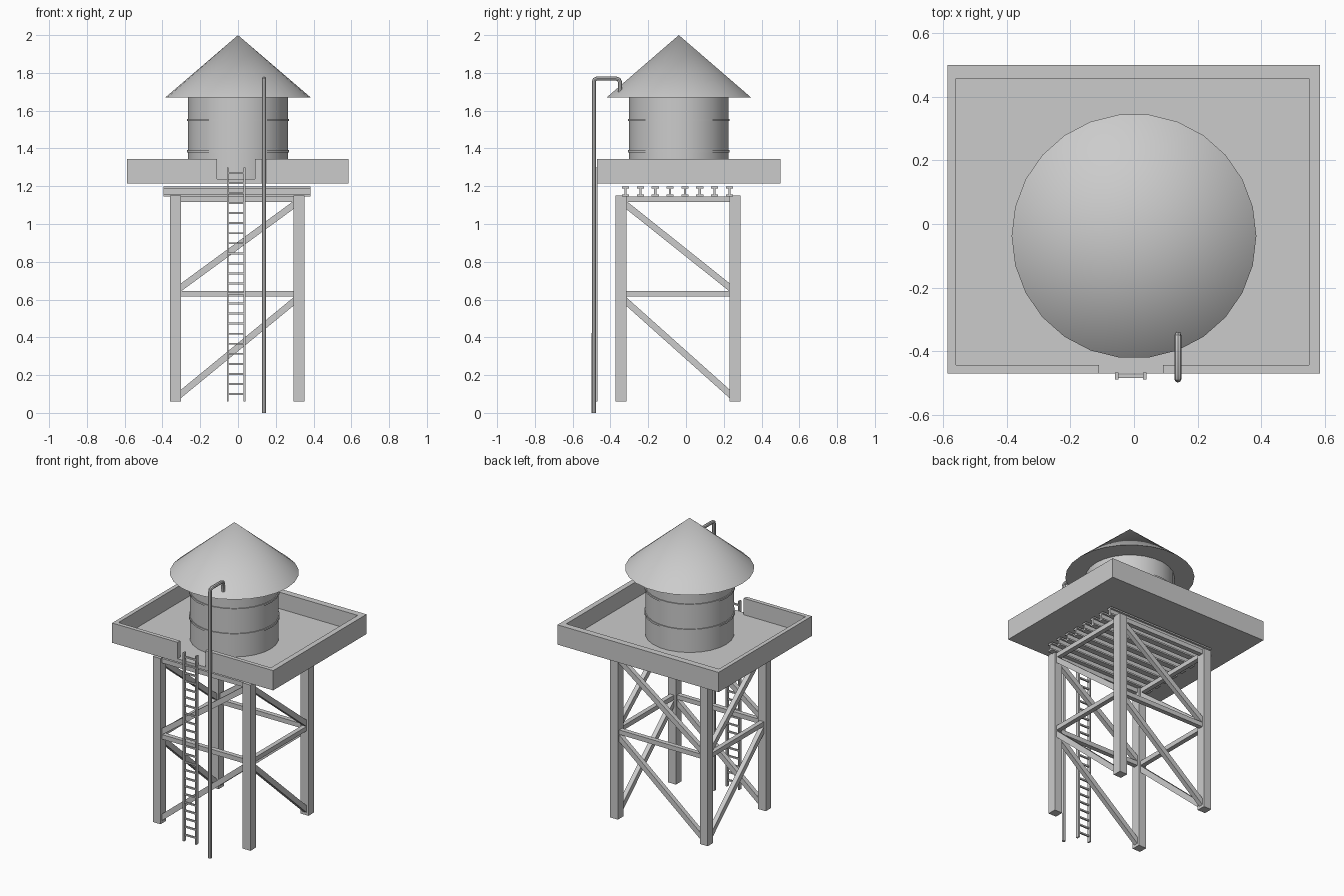
import bpy, bmesh, math
from mathutils import Vector, Matrix

if "Cube" in bpy.data.objects:
    bpy.data.objects.remove(bpy.data.objects["Cube"])

def finish(name, bm, smooth=False):
    bmesh.ops.recalc_face_normals(bm, faces=bm.faces[:])
    me = bpy.data.meshes.new(name)
    bm.to_mesh(me)
    bm.free()
    ob = bpy.data.objects.new(name, me)
    bpy.context.collection.objects.link(ob)
    if smooth:
        shade(ob)
    return ob

def shade(ob):
    bpy.ops.object.select_all(action='DESELECT')
    ob.select_set(True)
    bpy.context.view_layer.objects.active = ob
    bpy.ops.object.shade_smooth_by_angle(angle=math.radians(35))

def add_box(bm, lo, hi):
    lo, hi = Vector(lo), Vector(hi)
    m = Matrix.Translation((lo + hi) / 2) @ Matrix.Diagonal((*(hi - lo), 1))
    bmesh.ops.create_cube(bm, size=1, matrix=m)

def add_prism(bm, points, offset):
    f = bm.faces.new([bm.verts.new(p) for p in points])
    r = bmesh.ops.extrude_face_region(bm, geom=[f])
    bmesh.ops.translate(bm, vec=offset, verts=[v for v in r['geom'] if isinstance(v, bmesh.types.BMVert)])

def add_bar(bm, a, b, w, h):
    # square bar from a to b, h measured in the vertical plane
    a, b = Vector(a), Vector(b)
    d = (b - a).normalized()
    side = d.cross(Vector((0, 0, 1))).normalized()
    up = side.cross(d)
    rows = Matrix((d * (b - a).length, side * w, up * h)).transposed().to_4x4()
    bmesh.ops.create_cube(bm, size=1, matrix=Matrix.Translation((a + b) / 2) @ rows)

def round_part(name, r1, r2, z0, z1, n=26):
    bm = bmesh.new()
    bmesh.ops.create_cone(bm, cap_ends=True, segments=n, radius1=r1, radius2=r2, depth=z1 - z0,
                          matrix=Matrix.Translation((0, CY, (z0 + z1) / 2)) @ Matrix.Rotation(math.pi / 2, 4, 'Z'))
    bmesh.ops.rotate(bm, cent=(0, CY, 0), matrix=Matrix.Rotation(-math.pi / 2, 3, 'Z'), verts=bm.verts[:])
    # turn so that a corner points along +x
    v = max(bm.verts, key=lambda q: q.co.x)
    bmesh.ops.rotate(bm, cent=(0, CY, 0), matrix=Matrix.Rotation(-math.atan2(v.co.y - CY, v.co.x), 3, 'Z'),
                     verts=bm.verts[:])
    return finish(name, bm, True)

CY = -0.038

# tank, hoops and roof
round_part("tank", 0.265, 0.265, 1.236, 1.67)
for i, z in enumerate((1.385, 1.55)):
    round_part(f"tank_hoop_{i + 1}", 0.271, 0.271, z - 0.006, z + 0.006)
round_part("tank_roof", 0.385, 0.0, 1.67, 2.0)

# platform: floor slab and parapet with a gap for the ladder
FL = 1.237
bm = bmesh.new()
add_box(bm, (-0.587, -0.47, 1.215), (0.585, 0.5, FL))
finish("platform_floor", bm)
outline = [(-0.11, -0.47), (-0.587, -0.47), (-0.587, 0.5), (0.585, 0.5), (0.585, -0.47), (0.091, -0.47),
           (0.091, -0.443), (0.55, -0.443), (0.55, 0.458), (-0.56, 0.458), (-0.56, -0.443), (-0.11, -0.443)]
bm = bmesh.new()
add_prism(bm, [(x, y, FL) for x, y in outline], (0, 0, 1.345 - FL))
finish("platform_parapet", bm)

# I-beams under the platform
half = [(0.019, 1.145), (0.019, 1.155), (0.006, 1.155), (0.006, 1.188), (0.019, 1.188), (0.019, 1.198)]
profile = half + [(-y, z) for y, z in reversed(half)]
bm = bmesh.new()
for i in range(8):
    yc = -0.32 + i * 0.55 / 7
    add_prism(bm, [(-0.395, yc + y, z) for y, z in profile], (0.78, 0, 0))
finish("floor_beams", bm)

# legs
XS, YS, T = (-0.331, 0.323), (-0.344, 0.259), 0.0285
bm = bmesh.new()
for x in XS:
    for y in YS:
        add_box(bm, (x - T, y - T, 0.06), (x + T, y + T, 1.15))
finish("legs", bm)

# horizontal rails and diagonal braces on all four sides
rails, braces = bmesh.new(), bmesh.new()
for y in YS:
    for z in (0.63, 1.131):
        add_bar(rails, (XS[0], y, z), (XS[1], y, z), 0.03, 0.03)
    for z0, z1 in ((0.09, 0.60), (0.655, 1.11)):
        add_bar(braces, (-0.315, y, z0), (0.307, y, z1), 0.03, 0.034)
for x in XS:
    for z in (0.63, 1.131):
        add_bar(rails, (x, YS[0], z), (x, YS[1], z), 0.03, 0.03)
    for z0, z1 in ((0.60, 0.09), (1.11, 0.655)):
        add_bar(braces, (x, -0.328, z0), (x, 0.243, z1), 0.03, 0.034)
finish("horizontal_rails", rails)
finish("diagonal_braces", braces)

# ladder
bm = bmesh.new()
for x in (-0.054, 0.034):
    add_box(bm, (x - 0.005, -0.49, 0.06), (x + 0.005, -0.468, 1.3))
for i in range(23):
    z = 0.1 + i * 0.0532
    add_box(bm, (-0.054, -0.484, z - 0.005), (0.034, -0.474, z + 0.005))
finish("ladder", bm)

# filler pipe bent over to the roof
path = [(-0.488, 0), (-0.488, 1.752), (-0.484, 1.765), (-0.472, 1.77),
        (-0.37, 1.77), (-0.356, 1.765), (-0.35, 1.752), (-0.35, 1.7)]
cu = bpy.data.curves.new("filler_pipe", 'CURVE')
cu.dimensions = '3D'
cu.bevel_depth = 0.011
cu.bevel_resolution = 2
cu.use_fill_caps = True
sp = cu.splines.new('POLY')
sp.points.add(len(path) - 1)
for p, (y, z) in zip(sp.points, path):
    p.co = (0.138, y, z, 1)
pipe = bpy.data.objects.new("filler_pipe", cu)
bpy.context.collection.objects.link(pipe)
bpy.ops.object.select_all(action='DESELECT')
pipe.select_set(True)
bpy.context.view_layer.objects.active = pipe
bpy.ops.object.convert(target='MESH')
shade(bpy.context.view_layer.objects.active)
